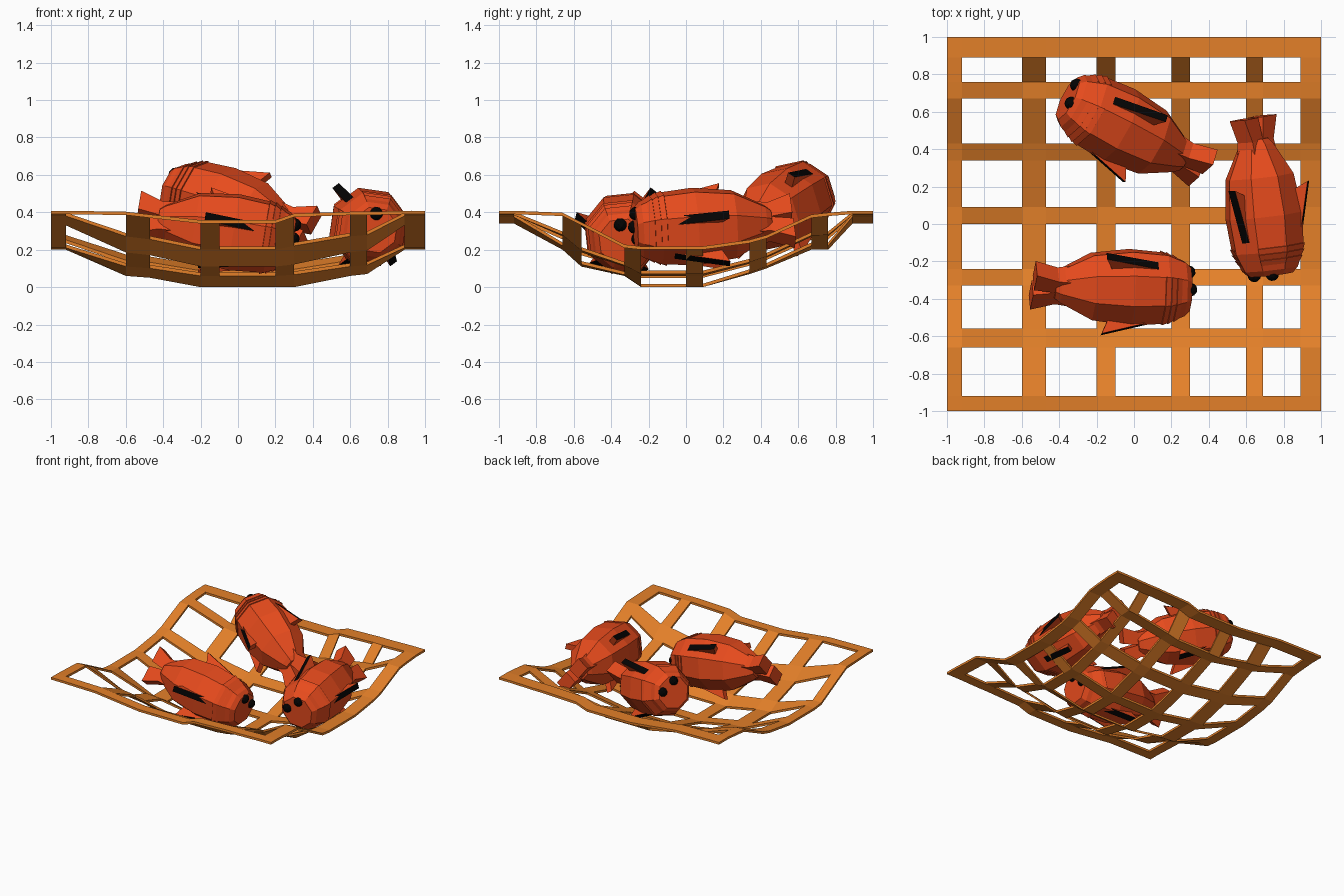
import bpy, bmesh, math
from mathutils import Vector, Matrix

if "Cube" in bpy.data.objects:
    bpy.data.objects.remove(bpy.data.objects["Cube"])


def material(name, col):
    m = bpy.data.materials.new(name)
    m.diffuse_color = (*col, 1)
    m.use_nodes = True
    m.node_tree.nodes["Principled BSDF"].inputs["Base Color"].default_value = m.diffuse_color
    return m


TAN = material("tan_rope", (0.77, 0.215, 0.022))
RED = material("orange_red", (0.80, 0.07, 0.012))
BLACK = material("black", (0.001, 0.001, 0.001))


def build(name, verts, faces, mats, matrix=Matrix(), black=()):
    me = bpy.data.meshes.new(name)
    me.from_pydata([tuple(v) for v in verts], [], faces)
    for m in mats:
        me.materials.append(m)
    for i in black:
        me.polygons[i].material_index = 1
    bm = bmesh.new()
    bm.from_mesh(me)
    bmesh.ops.recalc_face_normals(bm, faces=bm.faces)
    bm.to_mesh(me)
    bm.free()
    ob = bpy.data.objects.new(name, me)
    ob.matrix_world = matrix
    bpy.context.collection.objects.link(ob)
    return ob


# ---- sagging net: strips between paired grid lines, holes elsewhere ----
XS = [-1, -.92, -.6, -.47, -.2, -.1, .2, .3, .6, .69, .89, 1]
CENTRE = [.2, .2, .06, .05, 0, 0, 0, 0, .06, .07, .2, .2]            # height across the middle
FRONT = [.39, .39, .385, .37, .34, .34, .34, .375, .385, .385, .39, .39]  # height at the front rim
YS = [-1, -.92, -.66, -.56, -.33, -.24, 0, .09, .34, .43, .67, .76, .89, 1]
MIDDLE = [.34, .34, .2, .11, .06, 0, 0, 0, .07, .1, .2, .2, .34, .34]
SIDE = [.39, .39, .38, .33, .21, .2, .2, .2, .235, .26, .37, .38, .39, .39]
THICK = .018


def height(i, j):
    v, w = MIDDLE[j] / .34, CENTRE[i] / .2
    return CENTRE[i] * (1 - v) + FRONT[i] * v + w * (SIDE[j] - .2 * (1 - v) - .39 * v)


bm = bmesh.new()
grid = [[bm.verts.new((x, y, height(i, j))) for j, y in enumerate(YS)] for i, x in enumerate(XS)]
for i in range(len(XS) - 1):
    for j in range(len(YS) - 1):
        if i % 2 == 0 or j % 2 == 0:
            bm.faces.new((grid[i][j], grid[i + 1][j], grid[i + 1][j + 1], grid[i][j + 1]))
ext = bmesh.ops.extrude_face_region(bm, geom=bm.faces[:], use_keep_orig=True)
for v in ext["geom"]:
    if isinstance(v, bmesh.types.BMVert):
        v.co.z += THICK
bmesh.ops.recalc_face_normals(bm, faces=bm.faces)
me = bpy.data.meshes.new("net")
bm.to_mesh(me)
bm.free()
me.materials.append(TAN)
bpy.context.collection.objects.link(bpy.data.objects.new("net", me))

# ---- fish: nose at the local origin, +x forward, +z dorsal ----
PROFILE = [(0, .125), (-.03, .155), (-.13, .198), (-.32, .214), (-.53, .188), (-.70, .095), (-.73, .07)]
SIDES = 8


def radius(x):
    for (x0, r0), (x1, r1) in zip(PROFILE, PROFILE[1:]):
        if x1 <= x <= x0:
            return r0 + (r1 - r0) * (x0 - x) / (x0 - x1)
    return PROFILE[0][1]


def around(x, r, a):
    return Vector((x, r * math.cos(a), r * math.sin(a)))


def loft(rings, closed=True):
    n = len(rings[0])
    faces = []
    for k in range(len(rings) - 1):
        for i in range(n if closed else n - 1):
            j = (i + 1) % n
            faces.append((k * n + i, k * n + j, (k + 1) * n + j, (k + 1) * n + i))
    if closed:
        faces += [tuple(range(n)), tuple((len(rings) - 1) * n + i for i in range(n))]
    return [v for r in rings for v in r], faces


def fish(tag, nose, forward, up, fins):
    f = Vector(forward).normalized()
    side = Vector(up).cross(f).normalized()
    u = f.cross(side)
    mat = Matrix.Translation(nose) @ Matrix((f, side, u)).transposed().to_4x4()
    step = 2 * math.pi / SIDES
    # body
    v, fc = loft([[around(x, r, (i + .5) * step) for i in range(SIDES)] for x, r in PROFILE])
    build(tag + "_body", v, fc, [RED], mat)
    # gill ridges on both flanks
    for s in (0, math.pi):
        for k in range(3):
            x = -.06 - k * .032
            arc = [s + (i - 1.5) * step for i in range(4)]
            rows = [[around(xx, radius(xx) + h, a) for a in arc]
                    for xx, h in ((x, .001), (x - .028, .008), (x - .03, 0))]
            v, fc = loft(rows, False)
            build(tag + "_gill_ridge", v, fc, [RED], mat)
    # tail lobes
    for s in (1, -1):
        rings = []
        for x, lo, hi, t in ((-.64, -.01, .10, .06), (-.72, .0, .095, .05), (-.845, .02, .145, .05)):
            rings.append([Vector((x, y, s * z)) for y, z in ((-t, lo), (t, lo), (t, hi), (-t, hi))])
        v, fc = loft(rings)
        build(tag + "_tail_lobe", v, fc, [RED], mat)
    # swept fins with a black leading edge
    for deg in fins:
        rot = Matrix.Rotation(math.radians(deg), 4, 'X')
        pts = [Vector((x, t * w, z)) for t in (-1, 1)
               for x, z, w in ((-.19, .188, .024), (-.48, .262, .022), (-.43, .15, .024))]
        build(tag + "_fin", [rot @ p for p in pts],
              [(0, 1, 4, 3), (0, 1, 2), (3, 4, 5), (1, 2, 5, 4), (2, 0, 3, 5)],
              [RED, BLACK], mat, black=(0,))
    # eyes
    for s in (1, -1):
        bm = bmesh.new()
        bmesh.ops.create_uvsphere(bm, u_segments=10, v_segments=6, radius=.036)
        me = bpy.data.meshes.new(tag + "_eye")
        bm.to_mesh(me)
        bm.free()
        me.materials.append(BLACK)
        eye = bpy.data.objects.new(tag + "_eye", me)
        eye.matrix_world = mat @ Matrix.Translation((-.005, s * .06, .065))
        bpy.context.collection.objects.link(eye)


FINS = (0, 115, -115, 180)
fish("front_fish", (.295, -.345, .245), (.98, -.02, -.15), (0, .62, .78), FINS)
fish("right_fish", (.73, -.27, .305), (.11, -.99, -.06), (-.6, 0, .8), FINS)
fish("back_fish", (-.355, .67, .52), (-.86, .44, .27), (.37, .43, .81), FINS)
